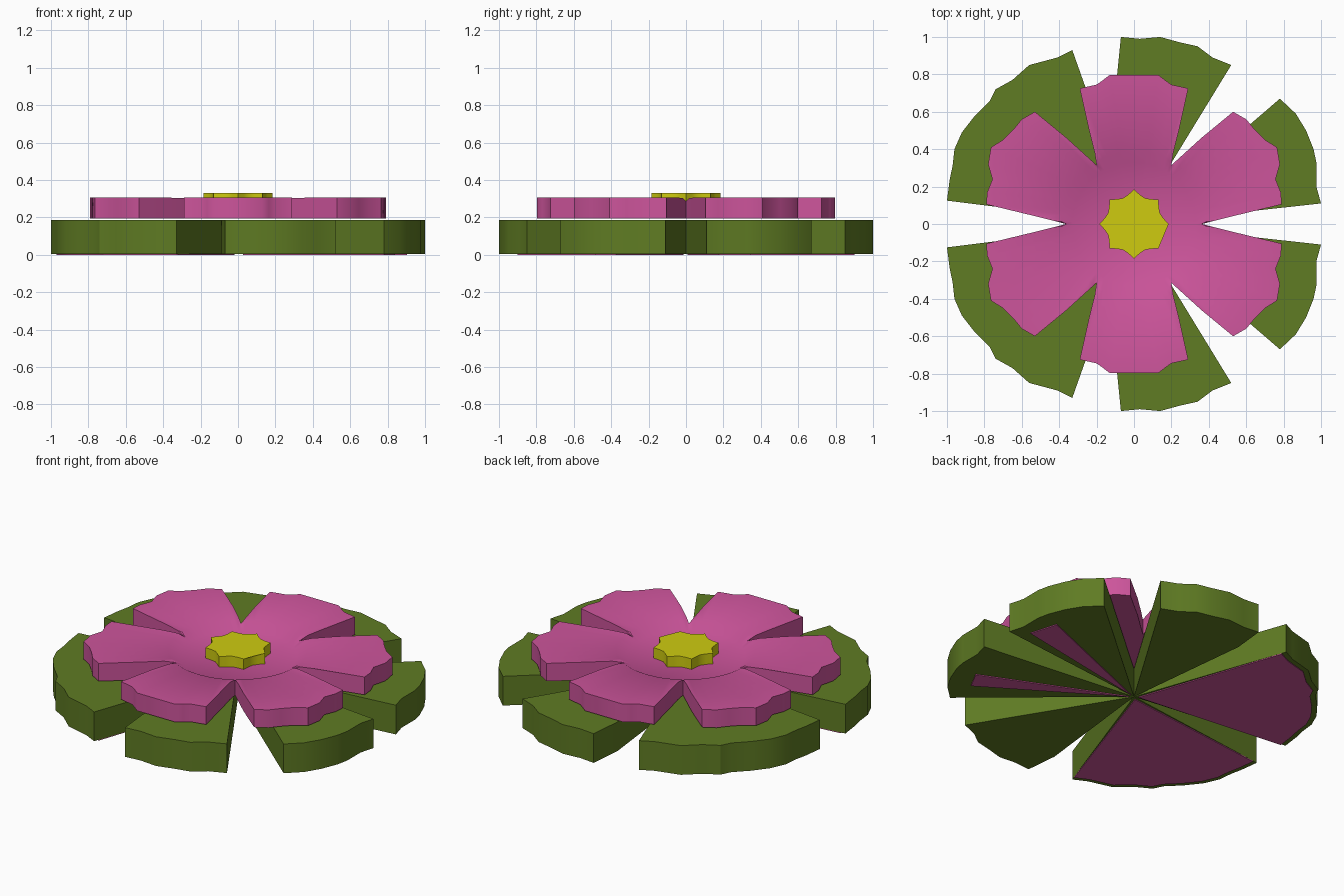
import bpy, bmesh, math

if "Cube" in bpy.data.objects:
    bpy.data.objects.remove(bpy.data.objects["Cube"])


def material(name, rgb):
    m = bpy.data.materials.new(name)
    m.diffuse_color = (*rgb, 1)
    m.use_nodes = True
    m.node_tree.nodes["Principled BSDF"].inputs["Base Color"].default_value = m.diffuse_color
    return m


GREEN = material("leaf green", (0.115, 0.20, 0.017))
PINK = material("petal pink", (0.61, 0.09, 0.33))
YELLOW = material("centre yellow", (0.62, 0.60, 0.005))


def finish(bm, name, mat, angle=30):
    bmesh.ops.recalc_face_normals(bm, faces=bm.faces[:])
    me = bpy.data.meshes.new(name)
    bm.to_mesh(me)
    bm.free()
    me.materials.append(mat)
    ob = bpy.data.objects.new(name, me)
    bpy.context.collection.objects.link(ob)
    bpy.context.view_layer.objects.active = ob
    ob.select_set(True)
    bpy.ops.object.shade_smooth_by_angle(angle=math.radians(angle))
    ob.select_set(False)


def prism(name, pts, z0, z1, mat):
    # flat outline extruded between two heights
    bm = bmesh.new()
    lo = [bm.verts.new((x, y, z0)) for x, y in pts]
    hi = [bm.verts.new((x, y, z1)) for x, y in pts]
    n = len(pts)
    caps = [bm.faces.new(lo), bm.faces.new(hi)]
    for i in range(n):
        j = (i + 1) % n
        bm.faces.new((lo[i], lo[j], hi[j], hi[i]))
    bmesh.ops.triangulate(bm, faces=caps)
    finish(bm, name, mat)


# Leaves: three outer edges, mirrored front to back, all meeting at the centre
leaves = {
    "right": [(1, .11), (.975, .2), (.975, .33), (.96, .4), (.92, .5), (.865, .59), (.78, .67)],
    "middle": [(.52, .85), (.42, .89), (.34, .95), (.25, .97), (.14, 1), (.03, .99),
               (-.07, 1), (-.09, .8)],
    "left": [(-.33, .93), (-.41, .89), (-.56, .85), (-.65, .77), (-.74, .72), (-.77, .66),
             (-.85, .58), (-.92, .49), (-.96, .4), (-.97, .31), (-.985, .24), (-1, .125)],
}
for side, label in ((1, "back"), (-1, "front")):
    for part, edge in leaves.items():
        pts = [(0, 0)] + [(x, y * side) for x, y in edge]
        prism(f"{label}_{part}_leaf", pts, 0.005, 0.185, GREEN)
    # pink underside of the big left leaf
    pts = [(-.02, .015 * side)] + [(x * .97, y * .97 * side) for x, y in leaves["left"]]
    prism(f"{label}_left_underside", pts, 0, 0.006, PINK)
    # narrow pink streak under the right leaf
    a0, a1 = ((11, 22) if side == 1 else (-32, -24))
    pts = [(.03 * math.cos(math.radians((a0 + a1) / 2)), .03 * math.sin(math.radians((a0 + a1) / 2)))]
    pts += [(.92 * math.cos(math.radians(a)), .92 * math.sin(math.radians(a))) for a in (a0, a1)]
    prism(f"{label}_right_underside_streak", pts, 0, 0.006, PINK)

# Flower: one quarter outline mirrored to six petals, with a dished middle
q = [(.365, 0), (.42, .015), (.5, .035), (.79, .105), (.785, .17), (.757, .24), (.78, .32),
     (.765, .41), (.7, .45), (.645, .505), (.6, .56), (.53, .6), (.36, .46), (.25, .36),
     (.2, .315), (.21, .38), (.24, .5), (.29, .725), (.2, .745), (.165, .77), (.13, .797), (0, .797)]
half = q + [(-x, y) for x, y in reversed(q[:-1])]
outline = half + [(x, -y) for x, y in reversed(half[1:-1])]
bm = bmesh.new()
rings = []
for x, y in outline:
    r = math.hypot(x, y)
    mid = min(.39, r * .99)
    zmid = .265 + .035 * min(1, max(0, (mid - .33) / .06))
    rings.append([bm.verts.new((x / r * s, y / r * s, z)) for s, z in
                  ((.33, .265), (mid, zmid), (r, max(zmid, .305) if r > .45 else zmid + .002), (r, .195))])
top = bm.verts.new((0, 0, .265))
bottom = bm.verts.new((0, 0, .195))
for i, a in enumerate(rings):
    b = rings[(i + 1) % len(rings)]
    bm.faces.new((top, a[0], b[0]))
    bm.faces.new((bottom, b[3], a[3]))
    for k in range(3):
        bm.faces.new((a[k], a[k + 1], b[k + 1], b[k]))
finish(bm, "petals", PINK, 40)

# Flower centre: eight points with scooped edges
star = []
for i in range(32):
    a = math.tau * i / 32
    star.append(((.185, .16, .15, .16)[i % 4] * math.cos(a), (.185, .16, .15, .16)[i % 4] * math.sin(a)))
prism("flower_centre", star, .25, .33, YELLOW)
